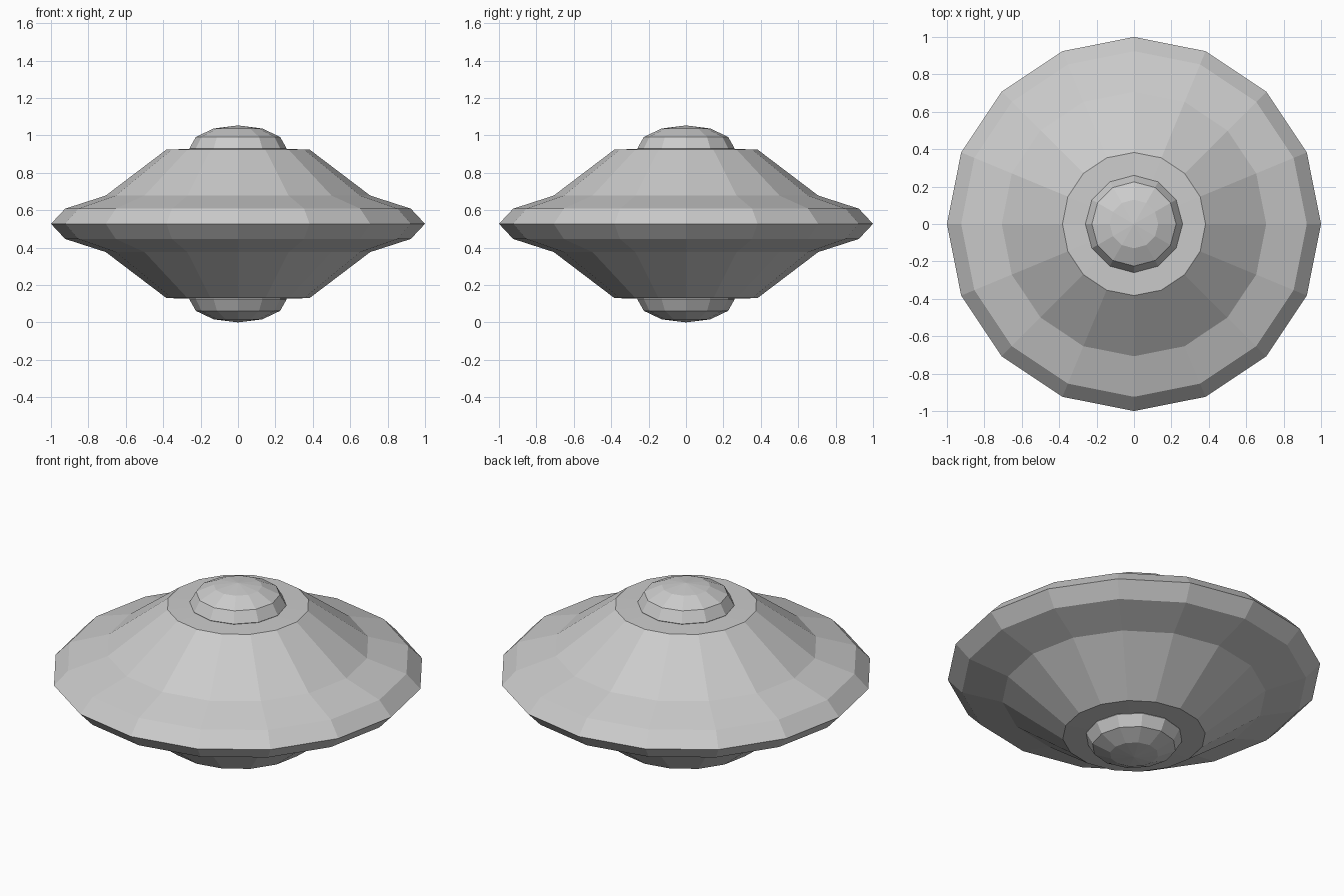
import bpy, bmesh

if "Cube" in bpy.data.objects:
    bpy.data.objects.remove(bpy.data.objects["Cube"])

MID_Z = 0.527


def ball(name, segments, rings, radius, half_height, z):
    """Flat-shaded UV sphere squashed to the given size."""
    bpy.ops.mesh.primitive_uv_sphere_add(segments=segments, ring_count=rings, radius=1)
    obj = bpy.context.object
    obj.name = name
    for v in obj.data.vertices:
        v.co.x *= radius
        v.co.y *= radius
        v.co.z = v.co.z * half_height + z
    return obj


# Saucer hull: 16-sided ball whose rings are re-levelled to the stepped profile
hull = ball("saucer_hull", 16, 8, 1.0, 1.0, 0)
profile = [(0.0, 0.407), (0.383, 0.397), (0.707, 0.151), (0.924, 0.081), (1.0, 0.0)]
for v in hull.data.vertices:
    r = v.co.xy.length
    height = min(profile, key=lambda p: abs(p[0] - r))[1]
    v.co.z = MID_Z + (height if v.co.z > 0 else -height)

# Cockpit dome on top and matching pod underneath
ball("top_dome", 12, 6, 0.26, 0.123, MID_Z + 0.403)
ball("bottom_pod", 12, 6, 0.26, 0.123, MID_Z - 0.404)
